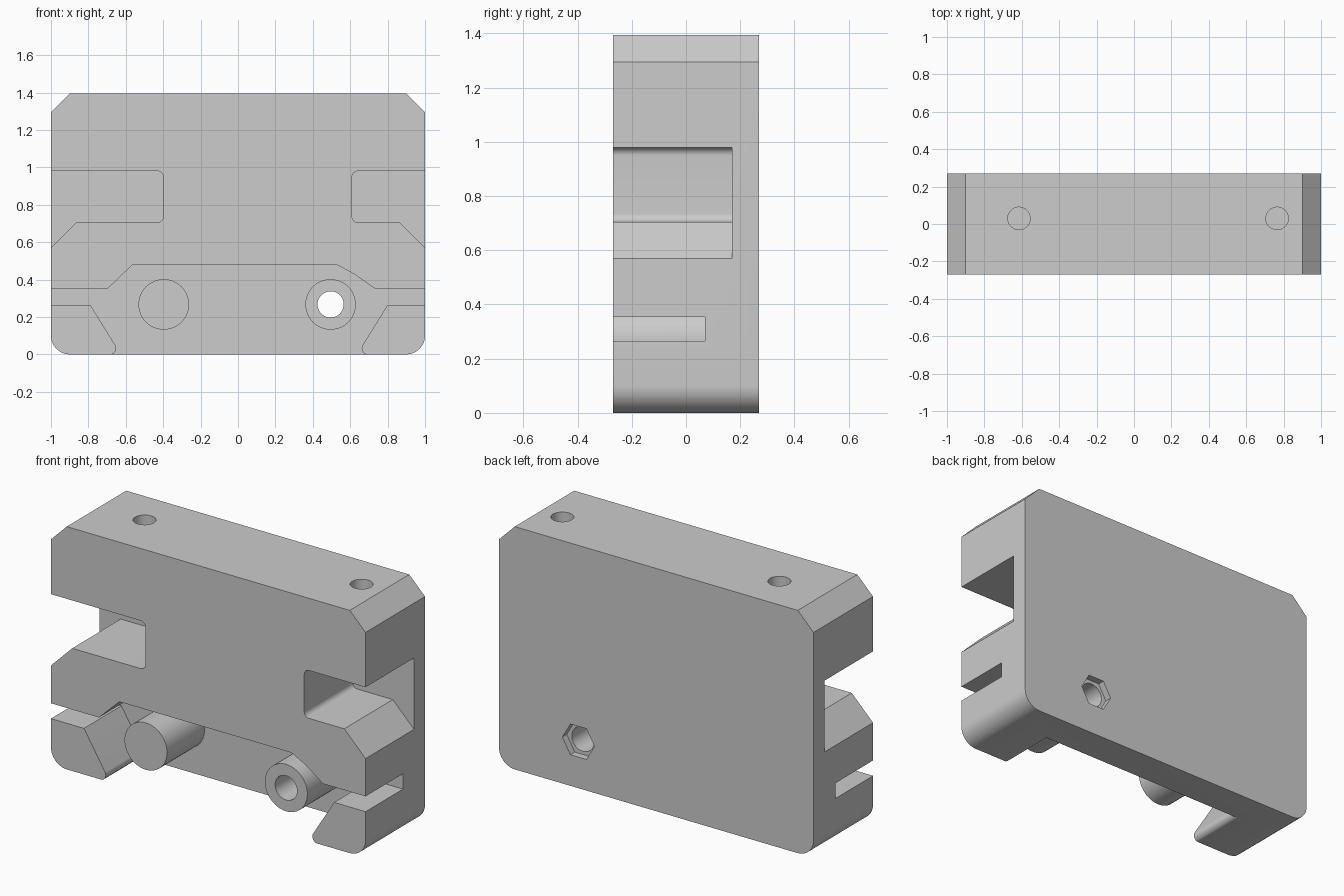
import bpy, bmesh, math
from mathutils import Vector, Matrix

default = bpy.data.objects.get("Cube")
if default:
    bpy.data.objects.remove(default, do_unlink=True)

FRONT, BACK = -0.27, 0.27

grey = bpy.data.materials.new("plain grey")
grey.use_nodes = True
colour = (0.604, 0.604, 0.604, 1)
grey.diffuse_color = colour
grey.node_tree.nodes["Principled BSDF"].inputs["Base Color"].default_value = colour


def rounded(points, steps=8):
    """Outline from (x, z) or (x, z, fillet radius) corners."""
    out = []
    for i, p in enumerate(points):
        c = Vector(p[:2])
        if len(p) < 3:
            out.append(c)
            continue
        u = (Vector(points[i - 1][:2]) - c).normalized()
        v = (Vector(points[(i + 1) % len(points)][:2]) - c).normalized()
        half = u.angle(v) / 2
        centre = c + (u + v).normalized() * (p[2] / math.sin(half))
        reach = p[2] / math.tan(half)
        a, b = c + u * reach - centre, c + v * reach - centre
        out += [centre + a.lerp(b, k / steps).normalized() * p[2]
                for k in range(steps + 1)]
    return out


def finish(name, bm):
    bmesh.ops.recalc_face_normals(bm, faces=bm.faces[:])
    mesh = bpy.data.meshes.new(name)
    bm.to_mesh(mesh)
    bm.free()
    mesh.materials.append(grey)
    ob = bpy.data.objects.new(name, mesh)
    bpy.context.collection.objects.link(ob)
    return ob


def prism(name, points, y0, y1):
    """Closed solid with the same front outline from y0 to y1."""
    bm = bmesh.new()
    outline = rounded(points)
    near = [bm.verts.new((p.x, y0, p.y)) for p in outline]
    far = [bm.verts.new((p.x, y1, p.y)) for p in outline]
    bm.faces.new(near)
    bm.faces.new(far[::-1])
    for i in range(len(outline)):
        bm.faces.new((near[i - 1], far[i - 1], far[i], near[i]))
    return finish(name, bm)


def rod(name, centre, radius, length, axis="Y", sides=48):
    bm = bmesh.new()
    bmesh.ops.create_cone(bm, cap_ends=True, segments=sides, radius1=radius,
                          radius2=radius, depth=length)
    # Corners of a six-sided rod point sideways
    bm.transform(Matrix.Rotation(math.pi / 2, 4, "Z"))
    if axis == "Y":
        bm.transform(Matrix.Rotation(math.pi / 2, 4, "X"))
    bm.transform(Matrix.Translation(centre))
    return finish(name, bm)


def combine(target, tool, operation="DIFFERENCE"):
    mod = target.modifiers.new("combine", "BOOLEAN")
    mod.operation, mod.solver, mod.object = operation, "EXACT", tool
    bpy.context.view_layer.update()
    graph = bpy.context.evaluated_depsgraph_get()
    mesh = bpy.data.meshes.new_from_object(target.evaluated_get(graph))
    target.modifiers.clear()
    target.data = mesh
    bpy.data.objects.remove(tool, do_unlink=True)


# Main block: chamfered top corners, rounded bottom corners
block = prism("mounting_block", [
    (-1, 0, 0.1), (1, 0, 0.1), (1, 1.295), (0.9, 1.395), (-0.9, 1.395),
    (-1, 1.295)], FRONT, BACK)

# Side pockets with a sloped mouth
for side, inner in ((-1, 0.4), (1, 0.61)):
    outline = [(1.05, 0.98), (inner, 0.98, 0.03), (inner, 0.705, 0.03),
               (0.865, 0.705), (1.05, 0.52)]
    pocket = prism("side_pocket", [(side * p[0], *p[1:]) for p in outline],
                   FRONT - 0.1, 0.17)
    combine(block, pocket)

# Lower recess with side slots, leaving two hooked lips
recess = prism("lower_recess", [
    (-1.05, 0.353), (-0.695, 0.353), (-0.565, 0.478), (0.53, 0.478),
    (0.62, 0.43), (0.73, 0.353), (1.05, 0.353), (1.05, 0.265),
    (0.8, 0.265), (0.635, -0.001, 0.033), (0.75, -0.001), (0.75, -0.1),
    (-0.74, -0.1), (-0.74, -0.001), (-0.625, -0.001, 0.033),
    (-0.79, 0.265), (-1.05, 0.265)], FRONT - 0.1, 0.07)
combine(block, recess)

# Screw bosses with through holes and hexagonal nut seats on the back
for x in (-0.397, 0.495):
    mid = (FRONT + 0.09) / 2
    combine(block, rod("boss", (x, mid, 0.267), 0.135, 0.09 - FRONT), "UNION")
    combine(block, rod("screw_hole", (x, 0, 0.267), 0.07, 1))
    combine(block, rod("nut_seat", (x, BACK, 0.267), 0.102, 0.08, sides=6))

# Vertical holes from the top into the side pockets
for x in (-0.615, 0.765):
    combine(block, rod("top_hole", (x, 0.03, 1.2), 0.06, 0.6, axis="Z"))

bpy.ops.object.select_all(action="DESELECT")
block.select_set(True)
bpy.context.view_layer.objects.active = block
bpy.ops.object.shade_smooth_by_angle(angle=math.radians(25))
